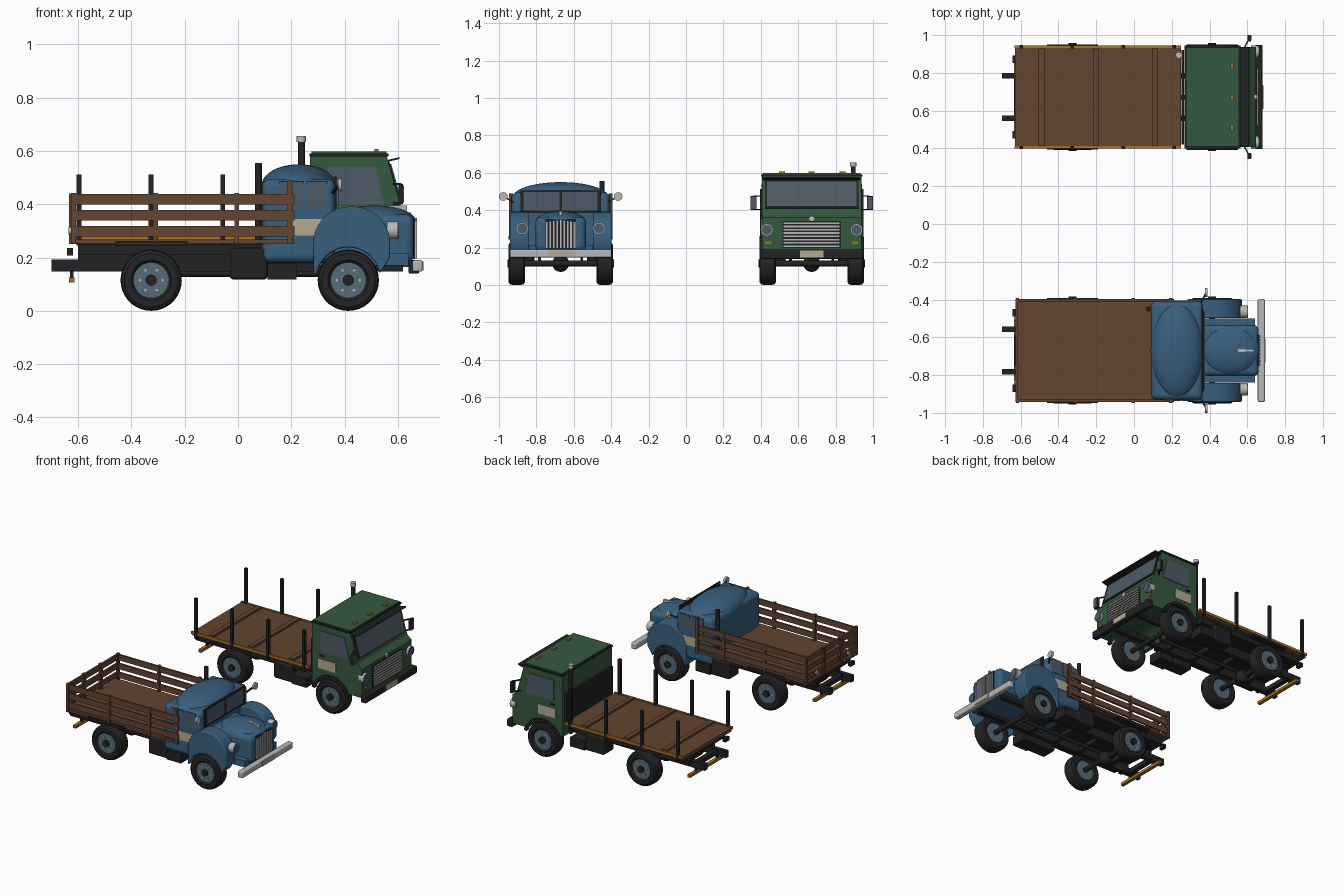
import bpy, bmesh
from math import sin, cos, pi, radians
from mathutils import Matrix, Vector

if "Cube" in bpy.data.objects:
    bpy.data.objects.remove(bpy.data.objects["Cube"])


def material(name, r, g, b):
    m = bpy.data.materials.new(name)
    m.use_nodes = True
    m.diffuse_color = (r, g, b, 1)
    m.node_tree.nodes["Principled BSDF"].inputs["Base Color"].default_value = (r, g, b, 1)
    return m


BLUE = material("blue paint", .04, .115, .205)
GREEN = material("green paint", .036, .1, .048)
WOOD = material("brown wood", .125, .058, .03)
BLACK = material("black metal", .016, .016, .017)
RUBBER = material("tyre rubber", .018, .018, .018)
CHROME = material("chrome", .48, .48, .5)
CREAM = material("cream plate", .45, .4, .29)
AMBER = material("amber", .36, .17, .02)
GLASS = material("glass", .075, .105, .135)
STEEL = material("blue grey steel", .09, .15, .19)

OFFSET = 0.0   # sideways position of the truck being built
SIDES = (("right", -1), ("left", 1))


def finish(bm, name, mat, bevel=0.0, smooth=False):
    bmesh.ops.recalc_face_normals(bm, faces=bm.faces)
    mesh = bpy.data.meshes.new(name)
    bm.to_mesh(mesh)
    bm.free()
    ob = bpy.data.objects.new(name, mesh)
    bpy.context.collection.objects.link(ob)
    ob.location.y = OFFSET
    mesh.materials.append(mat)
    if bevel:
        mod = ob.modifiers.new("rounded edges", "BEVEL")
        mod.width, mod.segments = bevel, 4
        mod.limit_method, mod.angle_limit = "ANGLE", radians(40)
    if bevel or smooth:
        bpy.ops.object.select_all(action="DESELECT")
        ob.select_set(True)
        bpy.context.view_layer.objects.active = ob
        bpy.ops.object.shade_smooth_by_angle(angle=radians(35))
    return ob


def box(name, x, y, z, mat, bevel=0.0):
    bm = bmesh.new()
    size = [max(r) - min(r) for r in (x, y, z)]
    mid = Vector([sum(r) / 2 for r in (x, y, z)])
    bmesh.ops.create_cube(bm, size=1, matrix=Matrix.Translation(mid) @ Matrix.Diagonal((*size, 1)))
    return finish(bm, name, mat, bevel)


def slab(name, points, depth, mat, bevel=0.0):
    """Polygon pushed along the vector depth."""
    bm = bmesh.new()
    face = bm.faces.new([bm.verts.new(p) for p in points])
    new = bmesh.ops.extrude_face_region(bm, geom=[face])["geom"]
    bmesh.ops.translate(bm, vec=depth, verts=[v for v in new if isinstance(v, bmesh.types.BMVert)])
    return finish(bm, name, mat, bevel)


def profile(name, xz, y0, y1, mat, bevel=0.0):
    return slab(name, [(x, y0, z) for x, z in xz], (0, y1 - y0, 0), mat, bevel)


def rod(name, centre, r, length, axis, mat, sides=24):
    turn = {"x": Matrix.Rotation(pi / 2, 4, "Y"), "y": Matrix.Rotation(pi / 2, 4, "X"), "z": Matrix()}
    bm = bmesh.new()
    bmesh.ops.create_cone(bm, cap_ends=True, segments=sides, radius1=r, radius2=r, depth=length,
                          matrix=Matrix.Translation(centre) @ turn[axis])
    return finish(bm, name, mat, smooth=True)


def dome(name, centre, radii, mat):
    bm = bmesh.new()
    bmesh.ops.create_uvsphere(bm, u_segments=40, v_segments=20, radius=1,
                              matrix=Matrix.Translation(centre) @ Matrix.Diagonal((*radii, 1)))
    return finish(bm, name, mat, smooth=True)


def arc(cx, cz, rx, rz, a0, a1, n=18):
    angles = [radians(a0 + (a1 - a0) * i / n) for i in range(n + 1)]
    return [(cx + rx * cos(a), cz + rz * sin(a)) for a in angles]


AXLE_Z, FRONT_X, REAR_X = .115, .414, -.326


def wheel(name, x, s):
    y = .235 * s
    bm = bmesh.new()
    half = [(.066, .034), (.076, .044), (.1, .044), (.111, .036), (.115, .022)]
    ring = half + [(r, -w) for r, w in reversed(half)]
    verts = [bm.verts.new((x, y + w, AXLE_Z + r)) for r, w in ring]
    edges = [bm.edges.new((verts[i - 1], verts[i])) for i in range(len(verts))]
    bmesh.ops.spin(bm, geom=verts + edges, cent=(x, y, AXLE_Z), axis=(0, 1, 0),
                   angle=2 * pi, steps=36, use_duplicate=False)
    bmesh.ops.remove_doubles(bm, verts=bm.verts, dist=.0005)
    finish(bm, name + "_tyre", RUBBER, smooth=True)
    rod(name + "_rim", (x, y, AXLE_Z), .068, .07, "y", STEEL, 32)
    rod(name + "_hub", (x, y + .02 * s, AXLE_Z), .021, .06, "y", BLACK)
    for dx, dz in arc(0, 0, .043, .043, 0, 300, 5):
        rod(name + "_nut", (x + dx, y + .034 * s, AXLE_Z + dz), .005, .01, "y", CHROME, 8)


def chassis():
    for x, end in ((FRONT_X, "front"), (REAR_X, "rear")):
        rod(end + "_axle", (x, 0, AXLE_Z), .016, .42, "y", BLACK)
        for side, s in SIDES:
            wheel(f"{end}_{side}_wheel", x, s)
    dome("differential", (REAR_X, 0, AXLE_Z), (.045, .045, .045), BLACK)
    rod("drive_shaft", (.02, 0, .14), .012, .66, "x", BLACK, 12)
    for x in (-.62, -.45, -.2, 0, .2):
        box("cross_member", (x - .015, x + .015), (-.11, .11), (.155, .185), BLACK)
    box("bed_subframe", (-.6, .2), (-.235, .235), (.212, .25), BLACK)
    box("under_run_bar", (-.635, -.613), (-.19, .19), (.107, .126), AMBER)
    for side, s in SIDES:
        box(side + "_frame_rail", (-.7, .62), (.098 * s, .128 * s), (.148, .192), BLACK)
        box(side + "_bar_hanger", (-.63, -.618), (.105 * s, .12 * s), (.12, .15), BLACK)
        box(side + "_spacer", (-.6, .25), (.1 * s, .125 * s), (.19, .215), BLACK)
        box(side + "_rear_mudguard", (-.46, -.19), (.18 * s, .278 * s), (.244, .262), BLACK)
        box(side + "_fuel_tank", (-.03, .11), (.14 * s, .25 * s), (.118, .235), BLACK, .012)
        box(side + "_step", (.11, .22), (.15 * s, .255 * s), (.118, .18), BLACK)


def headlight(name, x, y, z):
    rod(name + "_ring", (x, y, z), .033, .04, "x", CHROME)
    rod(name + "_lens", (x + .02, y, z), .027, .008, "x", GLASS)


# ---------- Blue truck with slatted bed ----------
OFFSET = -.67
chassis()
box("cab", (.09, .365), (-.262, .262), (.18, .495), BLUE, .03)
dome("cab_roof", (.228, 0, .47), (.14, .255, .08), BLUE)
box("windscreen_frame", (.36, .37), (-.215, .215), (.385, .505), BLACK)
box("hood", (.34, .66), (-.135, .135), (.18, .362), BLUE, .028)
dome("hood_top", (.51, 0, .34), (.155, .133, .055), BLUE)
box("hood_strip", (.55, .635), (-.008, .008), (.37, .395), CHROME)
box("grille_back", (.655, .664), (-.082, .082), (.195, .35), BLACK)
for i in range(9):
    y = (i - 4) * .0185
    box("grille_bar", (.66, .671), (y - .0045, y + .0045), (.197, .348 - abs(y) * .15), CHROME)
box("front_apron", (.3, .64), (-.17, .17), (.17, .215), BLUE)
box("front_bumper", (.655, .693), (-.272, .272), (.147, .19), CHROME, .008)
box("number_plate", (.69, .697), (-.065, .065), (.152, .185), CREAM)
rod("exhaust_pipe", (.077, .22, .37), .013, .37, "z", BLACK)

fender_shape = ([(.283, .137)] + arc(.427, .255, .144, .137, 180, 0) + [(.571, .2)]
                + arc(FRONT_X, AXLE_Z, .121, .123, 12, 168))
for side, s in SIDES:
    profile(side + "_fender", fender_shape, .172 * s, .272 * s, BLUE, .014)
    headlight(side + "_headlight", .58, .205 * s, .302)
    box(side + "_windscreen", (.368, .377), (.006 * s, .198 * s), (.398, .497), GLASS)
    box(side + "_quarter_window", (.155, .245), (.258 * s, .265 * s), (.385, .485), GLASS)
    box(side + "_door_window", (.258, .335), (.258 * s, .265 * s), (.385, .485), GLASS)
    box(side + "_door_plate", (.2, .325), (.258 * s, .266 * s), (.282, .345), CREAM)
    box(side + "_door_handle", (.16, .19), (.262 * s, .27 * s), (.355, .363), CHROME)
    slab(side + "_mirror_arm", [(.35, .255 * s, .44), (.36, .255 * s, .44), (.387, .307 * s, .47),
                                (.377, .307 * s, .47)], (0, 0, .008), BLACK)
    rod(side + "_mirror", (.382, .307 * s, .473), .023, .014, "x", CHROME)

# Slatted bed
box("bed_floor", (-.627, .212), (-.27, .27), (.252, .268), WOOD)
for z in (.28, .34, .4):
    box("tailgate_slat", (-.627, -.615), (-.262, .262), (z, z + .038), WOOD)
    for side, s in SIDES:
        box(side + "_bed_slat", (-.627, .212), (.26 * s, .272 * s), (z, z + .038), WOOD)
for side, s in SIDES:
    for x, top in ((-.617, .443), (-.31, .443), (-.005, .443), (.195, .49)):
        box(side + "_bed_post", (x - .009, x + .009), (.256 * s, .277 * s), (.25, top), WOOD)
    box(side + "_tailgate_post", (-.634, -.612), (.08 * s, .1 * s), (.25, .44), WOOD)
    rod(side + "_tail_reflector", (-.63, .17 * s, .3), .014, .012, "x", CHROME)
    box(side + "_tail_lamp", (-.642, -.62), (.18 * s, .22 * s), (.208, .235), BLACK)

# ---------- Green flatbed truck ----------
OFFSET = .672
chassis()
cab_shape = ([(.27, .17), (.27, .585), (.557, .585), (.612, .39), (.645, .36), (.645, .165)]
             + arc(FRONT_X, AXLE_Z, .126, .126, 24, 156))
profile("cab_body", cab_shape, -.265, .265, GREEN)
box("roof_gutter", (.268, .565), (-.272, .272), (.58, .59), BLACK)
box("roof_panel", (.275, .557), (-.262, .262), (.585, .598), GREEN)
slab("sun_visor", [(.555, -.262, .558), (.555, .262, .558), (.607, .262, .57), (.607, -.262, .57)],
     (0, 0, .007), BLACK)


def on_screen(z, y):
    return (.612 - (z - .39) * .055 / .195, y, z)


slab("windscreen_seal", [on_screen(.41, -.25), on_screen(.41, .25), on_screen(.56, .25),
                         on_screen(.56, -.25)], (.004, 0, .001), BLACK)
slab("windscreen", [on_screen(.42, -.24), on_screen(.42, .24), on_screen(.55, .24),
                    on_screen(.55, -.24)], (.008, 0, .002), GLASS)
box("grille_back", (.64, .65), (-.157, .157), (.198, .342), BLACK)
for i in range(8):
    z = .203 + i * .0175
    box("grille_bar", (.645, .657), (-.15, .15), (z, z + .009), CHROME)
rod("front_badge", (.643, 0, .356), .014, .014, "x", CHROME)
box("front_bumper", (.64, .68), (-.275, .275), (.14, .19), BLACK, .006)
box("number_plate", (.678, .686), (-.062, .062), (.148, .185), CREAM)
for y in (-.16, 0, .166):
    box("roof_lamp", (.512, .528), (y - .016, y + .016), (.595, .608), AMBER)
rod("exhaust_pipe", (.238, .222, .42), .013, .46, "z", BLACK)
rod("exhaust_cap", (.238, .222, .645), .018, .022, "z", CHROME)
box("headboard", (.252, .266), (-.25, .25), (.25, .46), BLACK)

arch_shape = (arc(FRONT_X, AXLE_Z, .142, .142, 15, 165) + arc(FRONT_X, AXLE_Z, .122, .122, 165, 15))
for side, s in SIDES:
    profile(side + "_wheel_arch", arch_shape, .255 * s, .279 * s, BLACK)
    headlight(side + "_headlight", .64, .24 * s, .295)
    box(side + "_indicator", (.642, .652), (.215 * s, .25 * s), (.218, .233), AMBER)
    profile(side + "_door_window", [(.335, .4), (.335, .54), (.515, .54), (.55, .4)],
            .262 * s, .269 * s, GLASS)
    box(side + "_door_plate", (.32, .45), (.262 * s, .27 * s), (.285, .35), CREAM)
    box(side + "_door_handle", (.33, .36), (.264 * s, .272 * s), (.37, .378), BLACK)
    for z in (.4, .472):
        slab(side + "_mirror_arm", [(.58, .262 * s, z), (.588, .262 * s, z), (.614, .31 * s, z),
                                    (.606, .31 * s, z)], (0, 0, .007), BLACK)
    box(side + "_mirror", (.602, .62), (.295 * s, .328 * s), (.402, .476), BLACK)
    box(side + "_mirror_glass", (.617, .623), (.299 * s, .325 * s), (.407, .471), GLASS)

# Flatbed with stakes
box("flatbed_floor", (-.63, .25), (-.262, .262), (.25, .274), WOOD)
for x in (-.49, -.2, .11):
    box("cross_timber", (x - .016, x + .016), (-.258, .258), (.27, .288), WOOD)
for side, s in SIDES:
    box(side + "_bed_rail", (-.632, .25), (.26 * s, .272 * s), (.262, .28), AMBER)
    for x in (-.597, -.327, -.057, .213):
        box(side + "_stake", (x - .009, x + .009), (.258 * s, .276 * s), (.245, .512), BLACK)
    box(side + "_tail_lamp", (-.642, -.62), (.18 * s, .22 * s), (.208, .235), BLACK)
